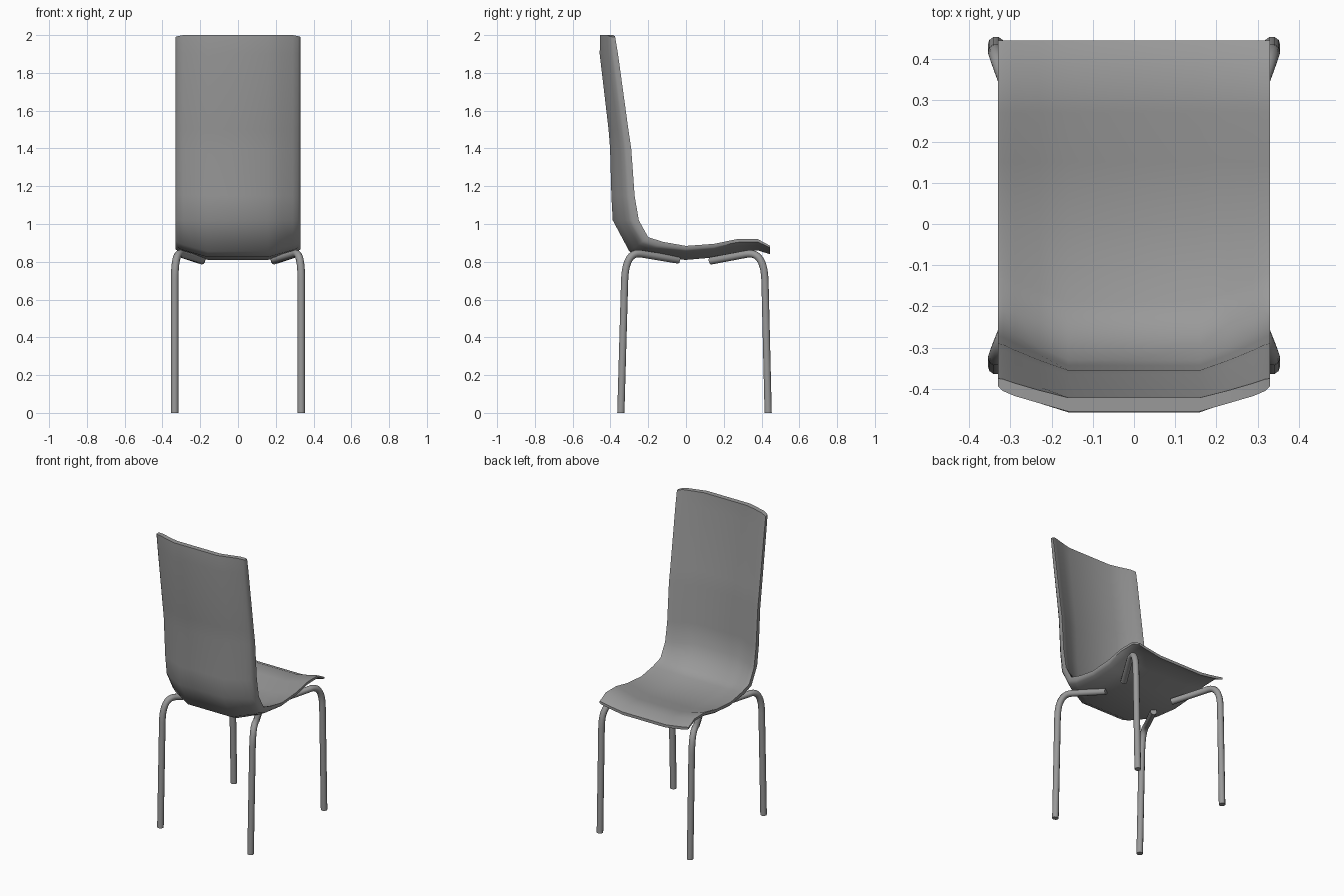
import bpy
import bmesh
import math
from mathutils import Vector

if "Cube" in bpy.data.objects:
    bpy.data.objects.remove(bpy.data.objects["Cube"], do_unlink=True)

grey = bpy.data.materials.new("mid_grey")
grey.use_nodes = True
colour = (0.32, 0.32, 0.32, 1)
grey.diffuse_color = colour
grey.node_tree.nodes["Principled BSDF"].inputs["Base Color"].default_value = colour


def smooth(obj):
    bpy.ops.object.select_all(action="DESELECT")
    obj.select_set(True)
    bpy.context.view_layer.objects.active = obj
    bpy.ops.object.shade_smooth_by_angle(angle=math.radians(50))


# Shell stations, top of the backrest to the lip of the seat:
# (y, z) of the outer skin on the centre line, (y, z) of the inner skin at the side
stations = [
    ((-0.455, 2.0), (-0.375, 2.0)), ((-0.457, 1.9), (-0.36, 1.9)),
    ((-0.41, 1.5), (-0.305, 1.5)), ((-0.402, 1.4), (-0.29, 1.4)),
    ((-0.395, 1.15), (-0.272, 1.15)), ((-0.388, 1.02), (-0.25, 1.02)),
    ((-0.30, 0.855), (-0.20, 0.93)), ((-0.24, 0.825), (-0.12, 0.905)),
    ((0.0, 0.81), (0.0, 0.884)), ((0.15, 0.823), (0.15, 0.895)),
    ((0.27, 0.85), (0.27, 0.92)), ((0.38, 0.86), (0.38, 0.92)),
    ((0.445, 0.84), (0.445, 0.885)),
]

# Half cross-section: x, blend through the depth on the outer and inner skin
half = [(0.0, 0.0, 0.42), (0.16, 0.0, 0.42), (0.23, 0.25, 0.64),
        (0.29, 0.47, 0.86), (0.318, 0.62, 0.98), (0.33, 0.76, 1.0)]


def ring(outer, inner):
    a, b = Vector((0, *outer)), Vector((0, *inner))
    full = [(-x, o, i) for x, o, i in half[:0:-1]] + half
    skin = [a.lerp(b, o) + Vector((x, 0, 0)) for x, o, i in full]
    return skin + [a.lerp(b, i) + Vector((x, 0, 0)) for x, o, i in reversed(full)]


bm = bmesh.new()
rings = [[bm.verts.new(p) for p in ring(*s)] for s in stations]
count = len(rings[0])
for low, high in zip(rings, rings[1:]):
    for k in range(count):
        n = (k + 1) % count
        bm.faces.new((low[k], low[n], high[n], high[k]))
# Close both ends with strips of quads
for end in (rings[0], rings[-1]):
    for k in range(count // 2 - 1):
        bm.faces.new((end[k], end[k + 1], end[count - 2 - k], end[count - 1 - k]))
# Drop the top corners slightly
for v in rings[0]:
    if abs(v.co.x) > 0.3:
        v.co.z -= 0.3 * (abs(v.co.x) - 0.3)
bmesh.ops.recalc_face_normals(bm, faces=bm.faces)
mesh = bpy.data.meshes.new("seat_shell")
bm.to_mesh(mesh)
bm.free()
shell = bpy.data.objects.new("seat_shell", mesh)
bpy.context.collection.objects.link(shell)
mesh.materials.append(grey)
smooth(shell)


# Bent tube legs: straight post, rounded knee, stub running under the seat
def leg(name, side, foot, start, knee, finish, tip):
    s, k, f = Vector(start), Vector(knee), Vector(finish)
    bend = [s.lerp(k, t / 10).lerp(k.lerp(f, t / 10), t / 10) for t in range(11)]
    path = [Vector(foot)] + bend + [Vector(tip)]
    curve = bpy.data.curves.new(name, "CURVE")
    curve.dimensions = "3D"
    curve.bevel_depth = 0.02
    curve.bevel_resolution = 3
    curve.use_fill_caps = True
    spline = curve.splines.new("POLY")
    spline.points.add(len(path) - 1)
    for point, p in zip(spline.points, path):
        point.co = (p.x * side, p.y, p.z, 1)
    curve.materials.append(grey)
    obj = bpy.data.objects.new(name, curve)
    bpy.context.collection.objects.link(obj)
    bpy.ops.object.select_all(action="DESELECT")
    obj.select_set(True)
    bpy.context.view_layer.objects.active = obj
    bpy.ops.object.convert(target="MESH")
    smooth(bpy.context.object)


for side, word in ((1, "left"), (-1, "right")):
    leg("seat_end_leg_" + word, side, (0.335, 0.435, 0), (0.335, 0.418, 0.70),
        (0.335, 0.413, 0.858), (0.30, 0.32, 0.841), (0.19, 0.13, 0.805))
    leg("backrest_end_leg_" + word, side, (0.335, -0.345, 0), (0.335, -0.325, 0.70),
        (0.335, -0.32, 0.86), (0.30, -0.235, 0.842), (0.19, -0.04, 0.81))
